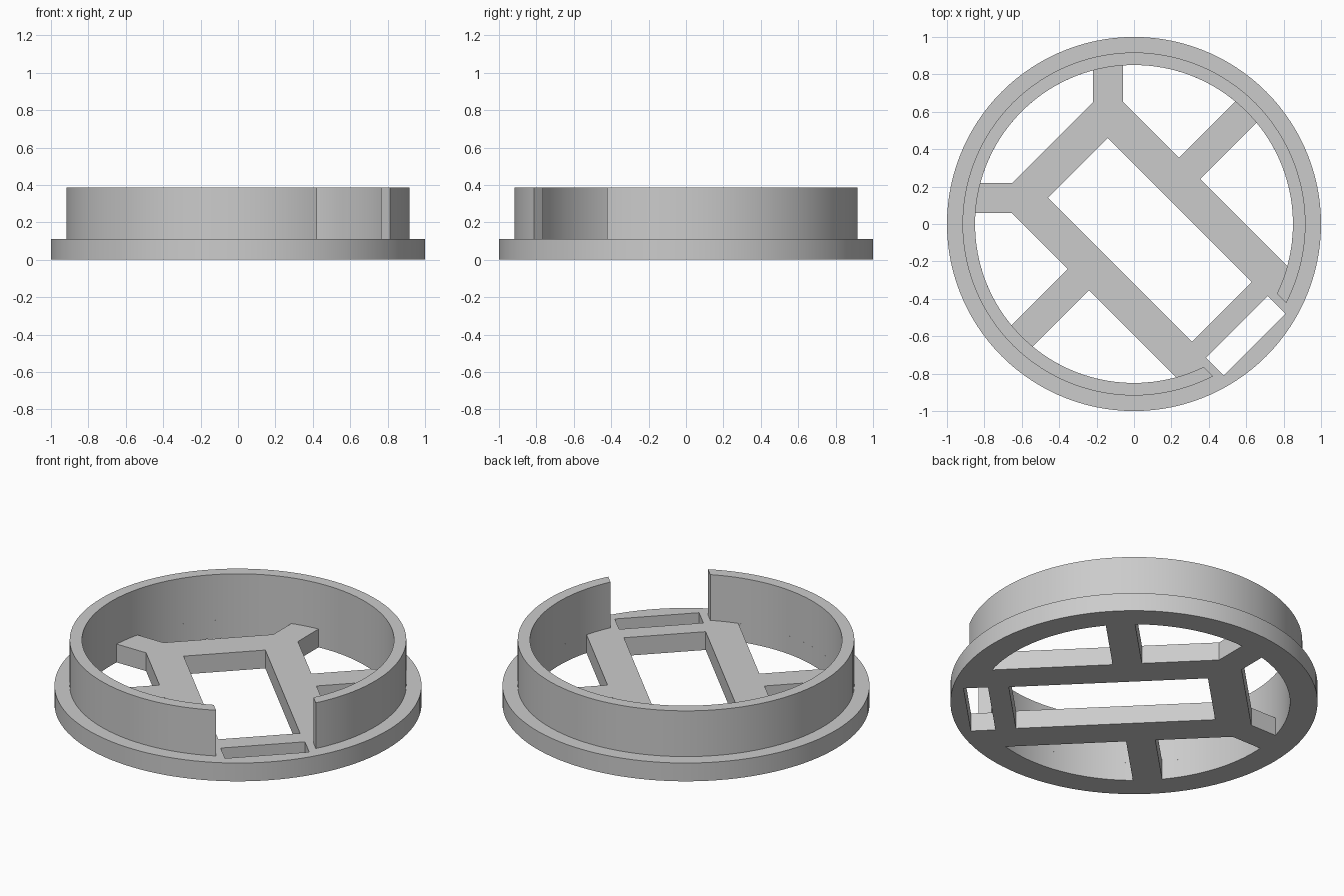
import bpy
from math import asin, atan2, cos, pi, radians, sin, tau
from mathutils import Vector

if "Cube" in bpy.data.objects:
    bpy.data.objects.remove(bpy.data.objects["Cube"])

GREY = (0.6, 0.6, 0.6, 1)
grey = bpy.data.materials.new("plain grey")
grey.diffuse_color = GREY
grey.use_nodes = True
grey.node_tree.nodes["Principled BSDF"].inputs["Base Color"].default_value = GREY

RIM, WALL, INNER = 1.0, 0.917, 0.85
BASE_TOP, WALL_TOP = 0.11, 0.385


def arc(radius, start, end):
    """Points along an arc, both ends included."""
    steps = max(2, round(abs(end - start) / tau * 120))
    angles = [start + (end - start) * i / steps for i in range(steps + 1)]
    return [Vector((radius * cos(a), radius * sin(a))) for a in angles]


def rim_angle(corner, direction):
    """Angle at which a ray from the corner meets the inner circle."""
    p, d = Vector(corner), Vector(direction).normalized()
    b = p.dot(d)
    hit = p + d * (-b + (b * b - p.dot(p) + INNER ** 2) ** 0.5)
    return atan2(hit.y, hit.x)


def pocket(first, first_dir, last, last_dir):
    """Opening bounded by two straight sides and the inner circle."""
    a, b = rim_angle(last, last_dir), rim_angle(first, first_dir)
    b = a + (b - a + pi) % tau - pi
    corners = [first] if first == last else [first, last]
    return [Vector(c) for c in corners] + arc(INNER, a, b)


def rectangle(x0, x1, half):
    return [Vector(p) for p in ((x0, -half), (x1, -half), (x1, half), (x0, half))]


def mirrored(outline):
    return [Vector((p.x, -p.y)) for p in outline]


def extruded(name, outlines, bottom, top):
    """Filled 2D outlines, with holes, extruded into a solid mesh."""
    curve = bpy.data.curves.new(name, "CURVE")
    curve.dimensions, curve.fill_mode = "2D", "BOTH"
    curve.extrude = (top - bottom) / 2
    for outline in outlines:
        spline = curve.splines.new("POLY")
        spline.points.add(len(outline) - 1)
        for point, p in zip(spline.points, outline):
            point.co = (p.x, p.y, 0, 1)
        spline.use_cyclic_u = True
    curve.materials.append(grey)
    obj = bpy.data.objects.new(name, curve)
    bpy.context.collection.objects.link(obj)
    obj.location.z = (top + bottom) / 2
    obj.rotation_euler.z = radians(-45)
    bpy.ops.object.select_all(action="DESELECT")
    obj.select_set(True)
    bpy.context.view_layer.objects.active = obj
    bpy.ops.object.convert(target="MESH")
    bpy.ops.object.mode_set(mode="EDIT")
    bpy.ops.mesh.select_all(action="SELECT")
    bpy.ops.mesh.remove_doubles(threshold=0.0001)
    bpy.ops.mesh.normals_make_consistent(inside=False)
    bpy.ops.object.mode_set(mode="OBJECT")
    bpy.ops.object.shade_smooth_by_angle(angle=radians(30))


# Base flange with a frame and spokes left between the openings
side = 0.42
diagonal_pocket = pocket((-0.502, side), (-1, 1), (-0.08, side), (0, 1))
long_pocket = pocket((0.08, side), (0, 1), (0.08, side), (1, 0))
end_pocket = pocket((-0.615, -0.304), (-1, -1), (-0.615, 0.304), (-1, 1))
openings = [diagonal_pocket, mirrored(diagonal_pocket),
            long_pocket, mirrored(long_pocket), end_pocket,
            rectangle(-0.424, 0.665, 0.226),   # central window
            rectangle(0.778, 0.912, 0.233)]    # slot at the gap
extruded("base_frame", [arc(RIM, 0, tau)[:-1]] + openings, 0, BASE_TOP)

# Upright wall, open at one side with parallel cut ends
gap = 0.276
outer, inner = asin(gap / WALL), asin(gap / INNER)
wall = arc(WALL, outer, tau - outer) + arc(INNER, tau - inner, inner)
extruded("upright_wall", [wall], BASE_TOP, WALL_TOP)
